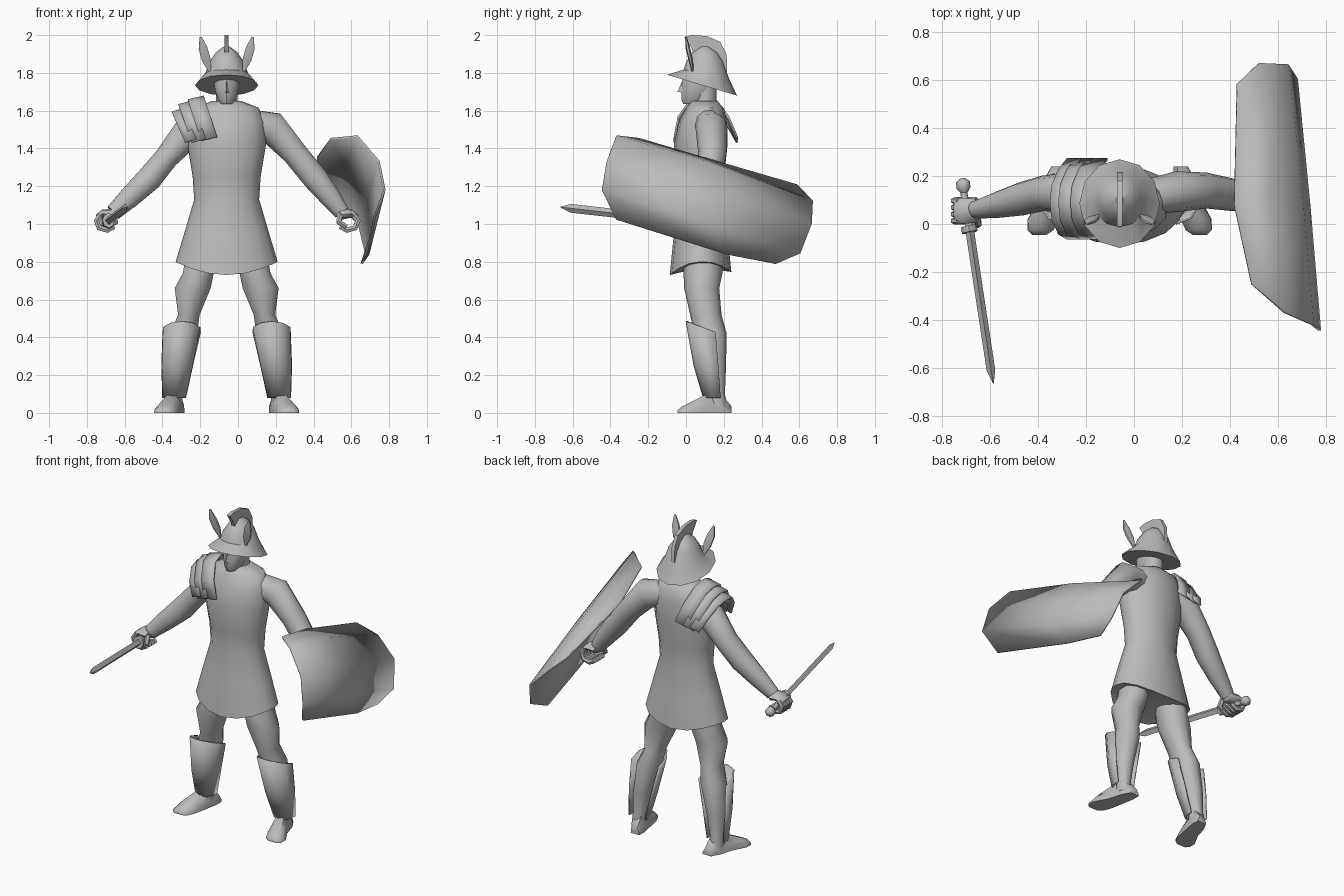
import bpy, bmesh, math
from mathutils import Vector

CX = -0.06  # body centre line
grey = bpy.data.materials.new("plain_grey")
grey.diffuse_color = (0.5, 0.5, 0.5, 1)


def make(name, verts, faces, thick=0, angle=45):
    me = bpy.data.meshes.new(name)
    bm = bmesh.new()
    vs = [bm.verts.new(v) for v in verts]
    for f in faces:
        bm.faces.new([vs[i] for i in f])
    bmesh.ops.recalc_face_normals(bm, faces=bm.faces)
    bm.to_mesh(me)
    bm.free()
    me.materials.append(grey)
    me.shade_smooth()
    me.set_sharp_from_angle(angle=math.radians(angle))
    ob = bpy.data.objects.new(name, me)
    bpy.context.collection.objects.link(ob)
    if thick:
        mod = ob.modifiers.new("thickness", 'SOLIDIFY')
        mod.thickness = thick
        mod.offset = 0
    return ob


def loft(name, rings, closed=True, cap=True, thick=0, angle=45):
    """Skin a list of equal-length rings."""
    n = len(rings[0])
    verts = [Vector(p) for r in rings for p in r]
    faces = []
    for i in range(len(rings) - 1):
        for j in range(n if closed else n - 1):
            k = (j + 1) % n
            faces.append((i * n + j, i * n + k, (i + 1) * n + k, (i + 1) * n + j))
    if cap and closed:
        for b in (0, (len(rings) - 1) * n):
            verts.append(sum((verts[b + j] for j in range(n)), Vector()) / n)
            faces += [(b + j, b + (j + 1) % n, len(verts) - 1) for j in range(n)]
    return make(name, verts, faces, thick, angle)


def oval(x, y, z, rx, ry, n=12):
    """Horizontal ring that starts at the front."""
    return [(x + rx * math.sin(a), y - ry * math.cos(a), z)
            for a in (2 * math.pi * i / n for i in range(n))]


def tube(name, path, ref=(0, 1, 0), n=8, angle=50):
    """Tube through (x, y, z, radius along ref, radius across)."""
    pts = [Vector(p[:3]) for p in path]
    rings = []
    for i, p in enumerate(path):
        t = (pts[min(i + 1, len(pts) - 1)] - pts[max(i - 1, 0)]).normalized()
        u = Vector(ref)
        u = (u - t * u.dot(t)).normalized()
        v = t.cross(u)
        rings.append([pts[i] + u * p[3] * math.cos(a) + v * p[4] * math.sin(a)
                      for a in (2 * math.pi * k / n for k in range(n))])
    return loft(name, rings, angle=angle)


# Tunic, with the hem raised at the sides
torso = [(0.95, 0.078, 0.225, 0.142), (1.13, 0.08, 0.172, 0.115), (1.25, 0.08, 0.18, 0.122),
         (1.42, 0.078, 0.208, 0.142), (1.54, 0.09, 0.205, 0.127), (1.615, 0.1, 0.17, 0.1),
         (1.65, 0.095, 0.08, 0.07)]
hem = [(x, y, 0.73 + 0.07 * ((x - CX) / 0.27) ** 2 + 0.1 * max(0, y - 0.077))
       for x, y, z in oval(CX, 0.077, 0, 0.27, 0.163, 16)]
loft("tunic", [hem] + [oval(CX, cy, z, rx, ry, 16) for z, cy, rx, ry in torso])

# Neck and head
loft("neck", [oval(CX, 0.1, z, 0.06, 0.062, 10) for z in (1.58, 1.76)])
loft("head", [oval(CX, cy, z, rx, ry, 10) for z, cy, rx, ry in
              [(1.635, 0.035, 0.03, 0.05), (1.66, 0.05, 0.05, 0.075), (1.71, 0.065, 0.065, 0.09),
               (1.76, 0.08, 0.072, 0.1), (1.82, 0.09, 0.075, 0.1)]])
make("nose", [(CX - 0.017, -0.015, 1.695), (CX + 0.017, -0.015, 1.695), (CX, -0.045, 1.7),
              (CX, -0.015, 1.77)], [(0, 1, 2), (0, 2, 3), (1, 3, 2)])

# Helmet: sloping brim and dome
brim = [(x, y, 1.735 - 0.055 * (y - 0.085) / 0.185)
        for x, y, z in oval(CX, 0.085, 0, 0.168, 0.185)]
band = [(x, y, 1.8 - 0.15 * (y - 0.1)) for x, y, z in oval(CX, 0.105, 0, 0.113, 0.118)]
loft("helmet", [brim, band] + [oval(CX, 0.1, z, rx, ry) for z, rx, ry in
     [(1.86, 0.09, 0.098), (1.91, 0.056, 0.065), (1.94, 0.015, 0.02)]], angle=35)
bpy.data.objects["helmet"].data.validate()

# Helmet crest plate
crest = [(-0.01, 1.99), (0.03, 2.0), (0.11, 1.995), (0.18, 1.965), (0.215, 1.9),
         (0.218, 1.8), (0.13, 1.86), (0.05, 1.87), (0.03, 1.93)]
loft("crest", [[(CX + dx, y, z) for y, z in crest] for dx in (-0.011, 0.011)], angle=30)

# Arms
tube("sword_arm", [(-0.14, 0.11, 1.53, 0.07, 0.08), (-0.27, 0.13, 1.48, 0.085, 0.088),
                   (-0.38, 0.128, 1.35, 0.074, 0.066), (-0.47, 0.105, 1.24, 0.07, 0.07),
                   (-0.57, 0.08, 1.145, 0.055, 0.06), (-0.66, 0.06, 1.06, 0.038, 0.045)], n=10)
tube("shield_arm", [(0.03, 0.11, 1.54, 0.07, 0.075), (0.18, 0.135, 1.51, 0.085, 0.09),
                    (0.3, 0.14, 1.375, 0.075, 0.07), (0.41, 0.122, 1.24, 0.068, 0.07),
                    (0.49, 0.115, 1.14, 0.055, 0.058), (0.55, 0.11, 1.06, 0.038, 0.043)], n=10)

# Fists: palm, curled fingers and thumb
for side, s, hx, hy in (("sword", -1, -0.7, 0.055), ("shield", 1, 0.585, 0.11)):
    hz = 1.01
    tube(side + "_palm", [(hx - s * 0.05, hy, hz + 0.06, 0.038, 0.035),
                          (hx - s * 0.035, hy, hz + 0.04, 0.05, 0.03),
                          (hx + s * 0.015, hy, hz + 0.045, 0.054, 0.022),
                          (hx + s * 0.045, hy, hz + 0.025, 0.05, 0.016)])
    for i in range(4):
        y = hy - 0.042 + 0.028 * i
        arc = [math.radians(a) for a in (55, 10, -45, -100, -150)]
        tube(side + "_finger", [(hx + s * 0.05 * math.cos(a), y, hz + 0.043 * math.sin(a),
                                 0.015, 0.017) for a in arc], n=6)
    tube(side + "_thumb", [(hx - s * 0.045, hy - 0.03, hz + 0.04, 0.018, 0.018),
                           (hx - s * 0.05, hy - 0.055, hz, 0.017, 0.017),
                           (hx - s * 0.01, hy - 0.058, hz - 0.025, 0.013, 0.013)], n=6)

# Sword
tube("sword_grip", [(-0.71, 0.13, 1.0, 0.015, 0.015), (-0.685, -0.03, 1.018, 0.015, 0.015)],
     ref=(0, 0, 1))
tube("sword_pommel", [(-0.716, 0.19, 0.994, 0.012, 0.012), (-0.714, 0.175, 0.996, 0.029, 0.029),
                      (-0.711, 0.15, 0.999, 0.029, 0.029), (-0.708, 0.13, 1.0, 0.014, 0.014)],
     ref=(0, 0, 1))
tube("sword_guard", [(-0.69, -0.01, 1.016, 0.04, 0.033), (-0.685, -0.035, 1.019, 0.04, 0.033)],
     ref=(0, 0, 1))
tube("sword_blade", [(-0.685, -0.03, 1.018, 0.023, 0.018), (-0.597, -0.61, 1.083, 0.023, 0.018),
                     (-0.587, -0.665, 1.09, 0.002, 0.002)], ref=(0, 0, 1), n=4, angle=30)

# Curved shield with clipped corners: near, middle and far point of each long row
rows = [[(0.49, -0.25, 1.45), (0.418, 0.08, 1.352), (0.43, 0.585, 1.205)],
        [(0.63, -0.37, 1.465), (0.57, 0.12, 1.325), (0.52, 0.67, 1.12)],
        [(0.745, -0.42, 1.33), (0.7, 0.1, 1.175), (0.64, 0.665, 1.0)],
        [(0.775, -0.445, 1.18), (0.73, 0.08, 1.02), (0.678, 0.605, 0.845)],
        [(0.72, -0.37, 1.025), (0.69, 0.215, 0.84), (0.655, 0.475, 0.79)]]
loft("shield", rows, closed=False, thick=0.012, angle=40)

# Shoulder plates arching from chest to back
arch = [(-0.06, 0), (-0.04, 0.5), (0.02, 0.9), (0.09, 1), (0.16, 0.9), (0.225, 0.5), (0.27, 0)]
for xi, xo, top, low in ((-0.18, -0.265, 1.675, 1.46), (-0.24, -0.315, 1.65, 1.45),
                         (-0.29, -0.35, 1.61, 1.45)):
    edges = []
    for x, drop in ((xi, 0), (xo, 0.02)):
        edges.append([(x + 0.07 * (1 - h), y, low + (top - low) * h - drop) for y, h in arch])
    loft("shoulder_plate", edges, closed=False, thick=0.01, angle=50)

for s, side in ((-1, "right"), (1, "left")):
    # Helmet feather
    tube(side + "_feather", [(CX + s * x, y, z, b, a) for x, y, z, a, b in
         [(0.09, 0.035, 1.81, 0.008, 0.006), (0.108, 0.025, 1.87, 0.027, 0.012),
          (0.125, 0.01, 1.93, 0.027, 0.012), (0.138, 0, 1.99, 0.006, 0.005)]], n=6)
    # Leg
    loft(side + "_leg", [oval(CX + s * d, cy, z, rx, ry, 10) for z, d, rx, cy, ry in
         [(0.86, 0.125, 0.09, 0.09, 0.1), (0.74, 0.15, 0.086, 0.09, 0.103),
          (0.66, 0.18, 0.1, 0.083, 0.093), (0.52, 0.2, 0.06, 0.105, 0.083),
          (0.42, 0.228, 0.075, 0.13, 0.085), (0.25, 0.26, 0.06, 0.142, 0.07),
          (0.1, 0.275, 0.042, 0.16, 0.046), (0.03, 0.275, 0.045, 0.165, 0.055)]])
    # Foot
    rings = []
    for d, y, w, h in [(0.255, 0.24, 0.03, 0.04), (0.268, 0.19, 0.045, 0.11),
                       (0.29, 0.1, 0.05, 0.105), (0.32, 0.02, 0.064, 0.06),
                       (0.33, -0.025, 0.055, 0.035), (0.335, -0.045, 0.03, 0.015)]:
        rings.append([(CX + s * (d + a * w), y, b * h) for a, b in
                      ((-1, 0), (1, 0), (0.95, 0.35), (0.5, 0.9), (-0.5, 0.9), (-0.95, 0.35))])
    loft(side + "_foot", rings, angle=60)
    # Greave wrapped round the front of the shin
    wrap = [math.radians(a) for a in (-105, -70, -35, 0, 35, 70, 105)]
    loft(side + "_greave", [[(CX + s * d + rx * math.sin(a), cy - ry * math.cos(a),
                              z + peak * math.cos(a)) for a in wrap]
         for z, d, rx, cy, ry, peak in
         [(0.44, 0.238, 0.1, 0.125, 0.122, 0.045), (0.25, 0.262, 0.082, 0.145, 0.1, 0),
          (0.08, 0.278, 0.06, 0.165, 0.07, 0)]], closed=False, thick=0.01)
